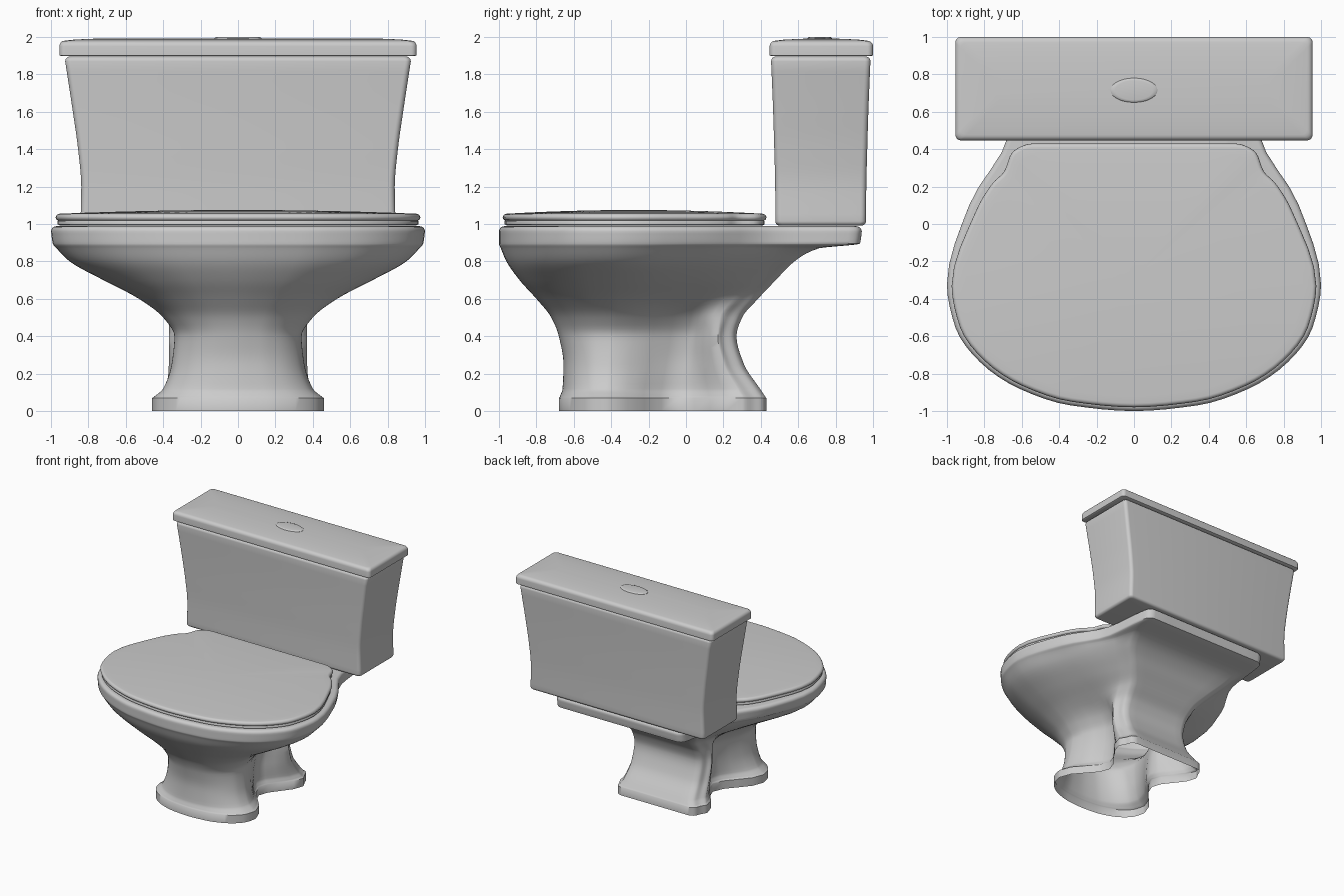
import bpy, bmesh, math

if "Cube" in bpy.data.objects:
    bpy.data.objects.remove(bpy.data.objects["Cube"])


def interp(t, v, steps):
    # monotone cubic, so curves never overshoot their control points
    d = [(v[i + 1] - v[i]) / (t[i + 1] - t[i]) for i in range(len(t) - 1)]
    m = [d[0]] + [0 if a * b <= 0 else 2 * a * b / (a + b) for a, b in zip(d, d[1:])] + [d[-1]]
    out = []
    for i in range(len(t) - 1):
        h = t[i + 1] - t[i]
        for k in range(steps):
            s = k / steps
            e = s * s * (3 - 2 * s)
            out.append(v[i] * (1 - e) + v[i + 1] * e
                       + h * s * (1 - s) * ((1 - s) * m[i] - s * m[i + 1]))
    return out + [v[-1]]


def outline(yf, wf, yc, ww, yw, wr, yr, yb, r=0.07, taper=0.93, steps=4):
    """Closed outline: round front lobe, waist, rear lobe, straight back."""
    half = []
    for i in range(6):
        a = math.pi / 2 * i / 5
        half.append((wf * math.sin(a) ** 0.92, yc - (yc - yf) * max(math.cos(a), 0) ** 0.92))
    cx = wr * taper
    half += [(ww, yw), (wr, yr), (cx, yb - r), (cx - 0.3 * r, yb - 0.3 * r), (cx - r, yb), (0, yb)]
    loop = half + [(-x, y) for x, y in reversed(half[1:-1])]
    n = len(loop)
    pad = loop[-3:] + loop + loop[:3]
    t = [0]
    for p, q in zip(pad, pad[1:]):
        t.append(t[-1] + max(math.dist(p, q), 1e-4))
    xs = interp(t, [p[0] for p in pad], steps)
    ys = interp(t, [p[1] for p in pad], steps)
    return list(zip(xs, ys))[3 * steps:(3 + n) * steps]


def inset(pts, d):
    """Move a counter-clockwise outline inwards by d."""
    out = []
    for i, (x, y) in enumerate(pts):
        (ax, ay), (bx, by) = pts[i - 1], pts[(i + 1) % len(pts)]
        l = math.hypot(bx - ax, by - ay)
        out.append((x - d * (by - ay) / l, y + d * (bx - ax) / l))
    return out


def rounded_rect(hx, y0, y1, r=0.03, n=6):
    pts = []
    for q, (cx, cy) in enumerate([(hx - r, y1 - r), (r - hx, y1 - r), (r - hx, y0 + r), (hx - r, y0 + r)]):
        for i in range(n + 1):
            a = math.pi / 2 * (q + i / n)
            pts.append((cx + r * math.cos(a), cy + r * math.sin(a)))
    return pts


def scale(pts, s, yc):
    return [(x * s, yc + (y - yc) * s) for x, y in pts]


def soft_edge(r, n=5):
    """Quarter-round steps as (inset, rise)."""
    return [(r * (1 - math.cos(math.pi / 2 * i / n)), r * math.sin(math.pi / 2 * i / n)) for i in range(n + 1)]


def loft(name, rings, bottom=True, top=True, angle=50):
    """Skin a stack of (z, outline) rings."""
    bm = bmesh.new()
    vs = [[bm.verts.new((x, y, z)) for x, y in pts] for z, pts in rings]
    n = len(vs[0])
    for a, b in zip(vs, vs[1:]):
        for i in range(n):
            j = (i + 1) % n
            bm.faces.new((a[i], a[j], b[j], b[i]))
    if bottom:
        bm.faces.new(vs[0][::-1])
    if top:
        bm.faces.new(vs[-1])
    me = bpy.data.meshes.new(name)
    bm.to_mesh(me)
    bm.free()
    ob = bpy.data.objects.new(name, me)
    bpy.context.collection.objects.link(ob)
    bpy.ops.object.select_all(action='DESELECT')
    ob.select_set(True)
    bpy.context.view_layer.objects.active = ob
    bpy.ops.object.shade_smooth_by_angle(angle=math.radians(angle))


# Bowl and pedestal, open underneath
# z, front y, front width, waist width, rear width, rear y, back y
levels = [
    (.075, -.675, .45, .225, .41, .30, .425),
    (.12, -.66, .40, .21, .385, .27, .395),
    (.25, -.655, .355, .21, .37, .20, .31),
    (.40, -.68, .34, .23, .37, .17, .27),
    (.50, -.72, .40, .29, .37, .18, .30),
    (.60, -.80, .53, .42, .39, .25, .385),
    (.70, -.89, .72, .60, .47, .35, .48),
    (.80, -.96, .90, .76, .57, .43, .58),
    (.87, -.99, .97, .84, .63, .48, .71),
    (.895, -1, .99, .87, .67, .48, .93),
    (.96, -1, 1, .88, .67, .48, .94),
]
cols = [interp([l[0] for l in levels], [l[k] for l in levels], 5) for k in range(7)]
bowl = [(z, outline(yf, wf, -.42 + .1 * z, ww, -.06 + .17 * z, wr, yr, yb))
        for z, yf, wf, ww, wr, yr, yb in zip(*cols)]
foot = outline(-.68, .46, -.41, .23, -.04, .42, .30, .43)
rim = bowl[-1][1]
loft("bowl_and_pedestal", [(0, foot), (.07, foot)] + bowl
     + [(.96 + h, inset(rim, d)) for d, h in soft_edge(.028)[1:]], bottom=False)

# Seat ring and closed lid with a gentle crown
lid = outline(-.98, .975, -.33, .845, .07, .755, .22, .43, r=.15, taper=.92)
loft("seat", [(.993, inset(lid, .02)), (.998, inset(lid, .01)), (1.015, inset(lid, .01)), (1.02, inset(lid, .015))])
rings = [(1.018, inset(lid, .012)), (1.024, inset(lid, .004))]
rings += [(1.033 + h, inset(lid, d)) for d, h in soft_edge(.022)]
top = inset(lid, .022)
rings += [(1.075 - .02 * s * s, scale(top, s, -.28)) for s in (.95, .85, .7, .5, .3, .1)]
loft("seat_lid", rings)

# Tank: flared sides, rounded lower and upper edges
tz = [1.015, 1.2, 1.4, 1.6, 1.87]
tw = interp(tz, [.842, .838, .855, .883, .924], 5)
ty = interp(tz, [.478, .477, .472, .466, .455], 5)
tb = interp(tz, [.962, .964, .969, .975, .986], 5)
body = [(z, rounded_rect(w, a, b)) for z, w, a, b in zip(interp(tz, tz, 5), tw, ty, tb)]
low = [(1.015 - h, rounded_rect(tw[0] - d, ty[0] + d, tb[0] - d)) for d, h in soft_edge(.024)[:0:-1]]
high = [(1.87 + h, rounded_rect(tw[-1] - d, ty[-1] + d, tb[-1] - d)) for d, h in soft_edge(.026)[1:]]
loft("tank", low + body + high)

# Tank lid: slab with a soft edge and shallow crown
rings = [(1.897, rounded_rect(.945, .457, .99)), (1.902, rounded_rect(.955, .447, 1))]
steps = [(d, 1.95 + h) for d, h in soft_edge(.03)] + [(.07, 1.985), (.14, 1.989), (.22, 1.992)]
rings += [(z, rounded_rect(.955 - d, .447 + d, 1 - d)) for d, z in steps]
loft("tank_lid", rings)

# Oval flush button
oval = [(.125 * math.cos(math.tau * i / 48), .715 + .065 * math.sin(math.tau * i / 48)) for i in range(48)]
loft("flush_button", [(z, scale(oval, s, .715)) for z, s in ((1.98, 1), (1.994, 1), (1.998, .95), (2, .8))])
